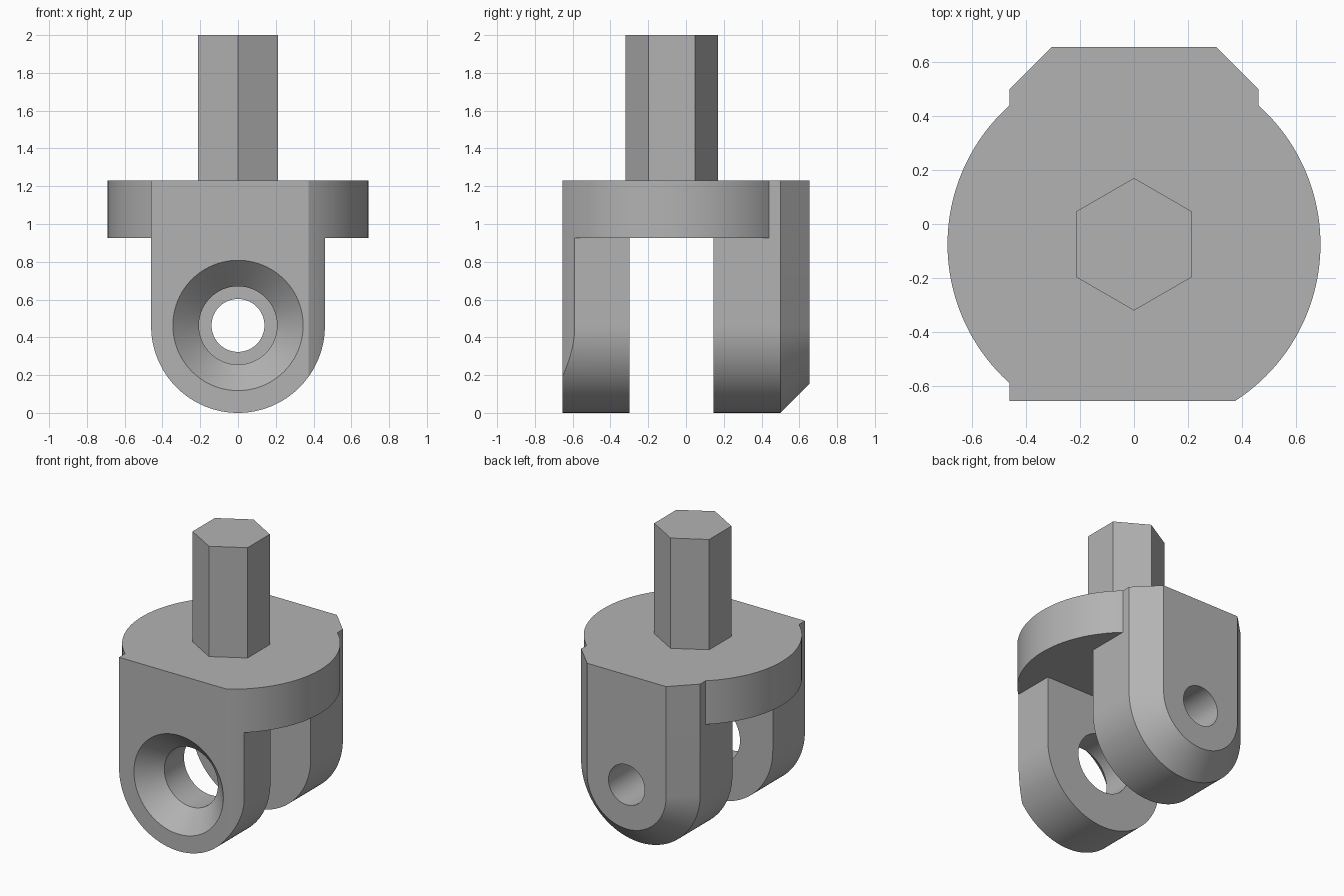
import bpy, bmesh
from math import sin, cos, pi, asin

if "Cube" in bpy.data.objects:
    bpy.data.objects.remove(bpy.data.objects["Cube"], do_unlink=True)

grey = bpy.data.materials.new("plain_grey")
grey.use_nodes = True
colour = (0.45, 0.45, 0.45, 1)
grey.diffuse_color = colour
grey.node_tree.nodes["Principled BSDF"].inputs["Base Color"].default_value = colour

TOP, COLLAR_LOW, AXIS_Y, COLLAR_R = 1.23, 0.925, -0.075, 0.69
FRONT, BACK, LUG_R, PIN_Z = -0.655, 0.655, 0.46, 0.463


def loft(name, rings):
    """Closed solid skinned through rings with equal point counts."""
    bm = bmesh.new()
    loops = [[bm.verts.new(p) for p in ring] for ring in rings]
    for a, b in zip(loops, loops[1:]):
        for i in range(len(a)):
            j = (i + 1) % len(a)
            bm.faces.new((a[i], a[j], b[j], b[i]))
    bm.faces.new(loops[0])
    bm.faces.new(loops[-1])
    bmesh.ops.recalc_face_normals(bm, faces=bm.faces)
    mesh = bpy.data.meshes.new(name)
    bm.to_mesh(mesh)
    bm.free()
    mesh.materials.append(grey)
    obj = bpy.data.objects.new(name, mesh)
    bpy.context.collection.objects.link(obj)
    return obj


def prism(name, plan, low, high):
    return loft(name, [[(x, y, z) for x, y in plan] for z in (low, high)])


def lug_ring(r, y):
    """Square-topped outline with a round lower end."""
    arc = [(r * cos(t), y, LUG_R - r * sin(t)) for t in (pi * i / 64 for i in range(65))]
    return [(-r, y, TOP), (r, y, TOP)] + arc


def circle_ring(r, y):
    return [(r * cos(2 * pi * i / 96), y, PIN_Z + r * sin(2 * pi * i / 96)) for i in range(96)]


def boolean(target, tool, operation):
    mod = target.modifiers.new("cut", 'BOOLEAN')
    mod.operation, mod.solver, mod.object = operation, 'EXACT', tool
    bpy.context.view_layer.objects.active = target
    bpy.ops.object.modifier_apply(modifier=mod.name)
    bpy.data.objects.remove(tool, do_unlink=True)


# Collar: disc with a flat front
start = asin((FRONT - AXIS_Y) / COLLAR_R)
N = 120
rim = []
for i in range(N + 1):
    t = start + (pi - 2 * start) * i / N
    rim.append((COLLAR_R * cos(t), AXIS_Y + COLLAR_R * sin(t)))
collar = prism("clevis_body", rim, COLLAR_LOW, TOP)

# Front lug: its left edge follows the collar rim
front_lug = loft("front_lug", [lug_ring(LUG_R, FRONT), lug_ring(LUG_R, -0.30)])
half_round = rim[:N // 2 + 1] + [(-0.8, rim[N // 2][1]), (-0.8, FRONT)]
boolean(front_lug, prism("rim_trim", half_round, -0.1, TOP), 'INTERSECT')

# Back lug: chamfered around its outer face
back_lug = loft("back_lug", [lug_ring(LUG_R, 0.145), lug_ring(LUG_R, 0.5), lug_ring(0.305, BACK)])

# Hexagonal shank
hexagon = [(0.245 * cos(pi / 6 + pi * i / 3), AXIS_Y + 0.245 * sin(pi / 6 + pi * i / 3)) for i in range(6)]
hexagon = [(x, y) for x, y in hexagon]
shank = prism("hex_shank", hexagon, 1.1, 2.0)

for part in (front_lug, back_lug, shank):
    boolean(collar, part, 'UNION')

# Countersunk front hole and plain back hole
boolean(collar, loft("countersink", [circle_ring(0.39, -0.70), circle_ring(0.207, -0.517),
                                     circle_ring(0.207, -0.2)]), 'DIFFERENCE')
boolean(collar, loft("pin_hole", [circle_ring(0.14, 0.1), circle_ring(0.14, 0.7)]), 'DIFFERENCE')

bpy.ops.object.select_all(action='DESELECT')
collar.select_set(True)
bpy.context.view_layer.objects.active = collar
bpy.ops.object.shade_smooth_by_angle(angle=0.35)
